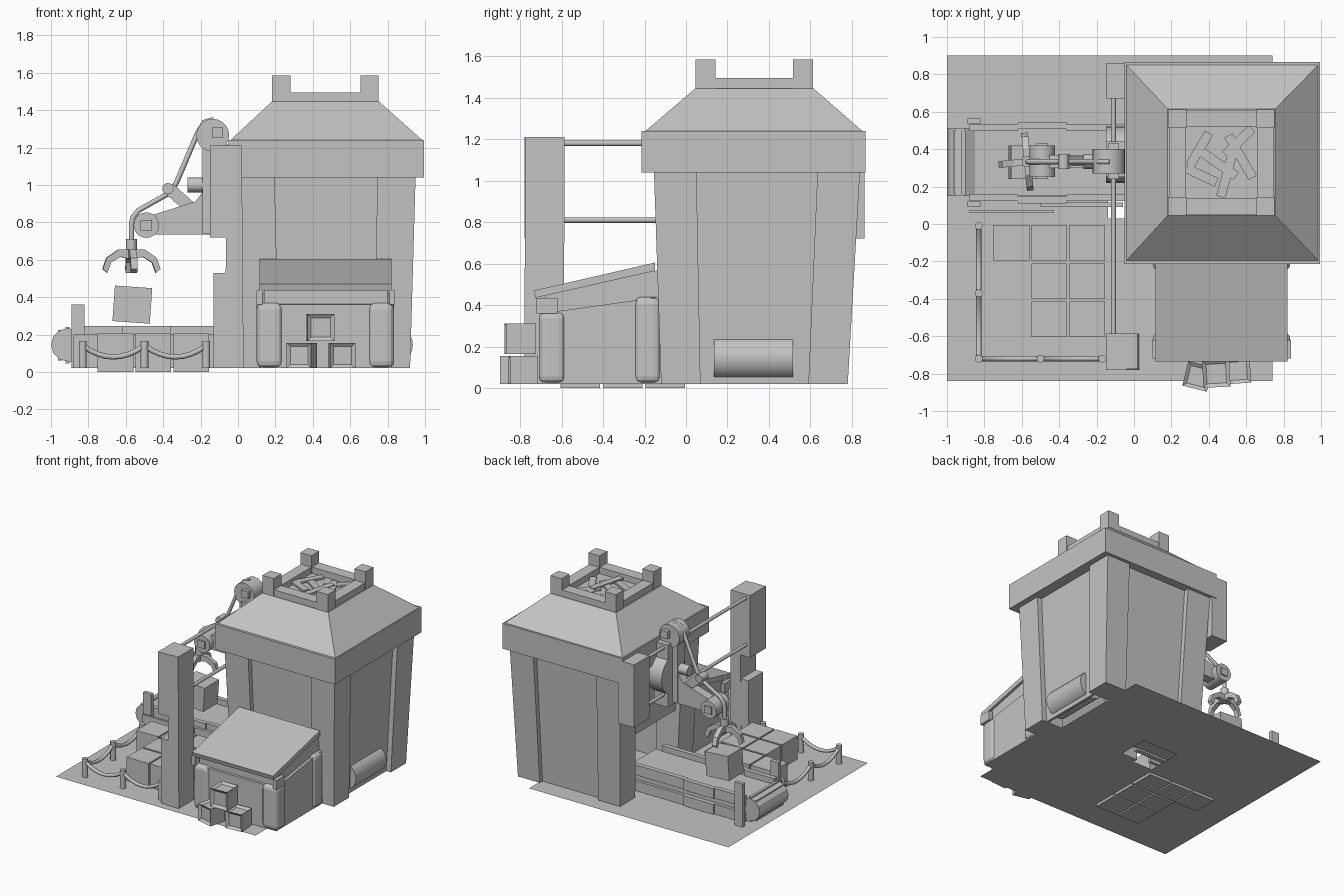
import bpy, bmesh, math, random
from mathutils import Vector, Matrix

if "Cube" in bpy.data.objects:
    bpy.data.objects.remove(bpy.data.objects["Cube"])

random.seed(4)
grey = bpy.data.materials.new("plain_grey")
grey.diffuse_color = (0.55, 0.55, 0.55, 1)
grey.use_nodes = True
grey.node_tree.nodes["Principled BSDF"].inputs["Base Color"].default_value = grey.diffuse_color


def finish(name, bm, smooth=False):
    bmesh.ops.recalc_face_normals(bm, faces=bm.faces)
    me = bpy.data.meshes.new(name)
    bm.to_mesh(me)
    bm.free()
    me.materials.append(grey)
    ob = bpy.data.objects.new(name, me)
    bpy.context.collection.objects.link(ob)
    if smooth:
        bpy.ops.object.select_all(action='DESELECT')
        ob.select_set(True)
        bpy.context.view_layer.objects.active = ob
        bpy.ops.object.shade_smooth_by_angle(angle=math.radians(40))
    return ob


def frustum(name, lo, hi, z0, z1):
    """Tapered block; lo and hi are (x0, x1, y0, y1) at each height."""
    bm = bmesh.new()
    rings = []
    for (x0, x1, y0, y1), z in ((lo, z0), (hi, z1)):
        rings.append([bm.verts.new(p) for p in ((x0, y0, z), (x1, y0, z), (x1, y1, z), (x0, y1, z))])
    a, b = rings
    bm.faces.new(a[::-1])
    bm.faces.new(b)
    for i in range(4):
        j = (i + 1) % 4
        bm.faces.new((a[i], a[j], b[j], b[i]))
    return finish(name, bm)


def box(name, x0, x1, y0, y1, z0, z1, turn=0, axis='Z'):
    r = (x0, x1, y0, y1)
    ob = frustum(name, r, r, z0, z1)
    if turn:
        c = Vector(((x0 + x1) / 2, (y0 + y1) / 2, (z0 + z1) / 2))
        ob.data.transform(Matrix.Translation(c) @ Matrix.Rotation(math.radians(turn), 4, axis) @ Matrix.Translation(-c))
    return ob


def prism(name, pts, a, b, axis='Y'):
    """Extrude a profile: (x, z) along Y or (y, z) along X."""
    bm = bmesh.new()
    put = (lambda p, t: (p[0], t, p[1])) if axis == 'Y' else (lambda p, t: (t, p[0], p[1]))
    f = [bm.verts.new(put(p, a)) for p in pts]
    g = [bm.verts.new(put(p, b)) for p in pts]
    bm.faces.new(f)
    bm.faces.new(g[::-1])
    for i in range(len(pts)):
        j = (i + 1) % len(pts)
        bm.faces.new((f[i], f[j], g[j], g[i]))
    return finish(name, bm)


def rod(name, p, q, r, sides=16):
    p, q = Vector(p), Vector(q)
    bm = bmesh.new()
    m = Matrix.Translation((p + q) / 2) @ (q - p).to_track_quat('Z', 'Y').to_matrix().to_4x4()
    bmesh.ops.create_cone(bm, cap_ends=True, segments=sides, radius1=r, radius2=r, depth=(q - p).length, matrix=m)
    return finish(name, bm, True)


def tube(name, pts, r):
    cu = bpy.data.curves.new(name, 'CURVE')
    cu.dimensions = '3D'
    cu.bevel_depth = r
    cu.bevel_resolution = 2
    cu.use_fill_caps = True
    sp = cu.splines.new('POLY')
    sp.points.add(len(pts) - 1)
    for s, p in zip(sp.points, pts):
        s.co = (*p, 1)
    cu.materials.append(grey)
    ob = bpy.data.objects.new(name, cu)
    bpy.context.collection.objects.link(ob)


# ground sheet with an opening under the tower
bm = bmesh.new()
xs, ys = (-1, -0.14, 0.17, 0.74), (-0.84, 0.03, 0.31, 0.9)
grid = [[bm.verts.new((x, y, 0.02)) for y in ys] for x in xs]
for i in range(3):
    for j in range(3):
        if (i, j) != (1, 1):
            bm.faces.new((grid[i][j], grid[i + 1][j], grid[i + 1][j + 1], grid[i][j + 1]))
finish("ground_sheet", bm)

# tower: four leaning corner posts and set-back walls
lo, hi = (0.03, 0.92, -0.12, 0.78), (-0.01, 0.95, -0.155, 0.84)
for sx in (0, 1):
    for sy in (0, 1):
        def corner(r, w):
            x = (r[0], r[0] + w) if sx == 0 else (r[1] - w, r[1])
            y = (r[2], r[2] + w) if sy == 0 else (r[3] - w, r[3])
            return (*x, *y)
        frustum("tower_post", corner(lo, 0.19), corner(hi, 0.205), 0.02, 1.06)
L, H = (0.065, 0.88, -0.085, 0.745), (0.03, 0.91, -0.115, 0.80)
t = 0.02
frustum("front_wall", (L[0], L[1], L[2], L[2] + t), (H[0], H[1], H[2], H[2] + t), 0.02, 1.06)
frustum("back_wall", (L[0], L[1], L[3] - t, L[3]), (H[0], H[1], H[3] - t, H[3]), 0.02, 1.06)
frustum("right_wall", (L[1] - t, L[1], L[2], L[3]), (H[1] - t, H[1], H[2], H[3]), 0.02, 1.06)
frustum("left_wall", (0.05, 0.07, -0.1, 0.77), (0.03, 0.05, -0.115, 0.8), 0.5, 1.06)
box("tower_cap", -0.05, 0.995, -0.215, 0.865, 1.04, 1.24)

# sloping roof and crown
frustum("roof", (-0.04, 0.985, -0.195, 0.85), (0.18, 0.755, 0.045, 0.615), 1.24, 1.445)
for y in (0.05, 0.52):
    box("crown_rail", 0.19, 0.745, y, y + 0.09, 1.44, 1.495)
    for x in (0.183, 0.655):
        box("crown_post", x, x + 0.097, y - 0.005, y + 0.092, 1.44, 1.585)
for x in (0.19, 0.657):
    box("crown_rail", x, x + 0.088, 0.05, 0.61, 1.44, 1.495)
for x, y, l, a in ((0.35, 0.4, 0.2, 60), (0.44, 0.33, 0.26, -35), (0.5, 0.28, 0.28, 75),
                   (0.57, 0.36, 0.26, -60), (0.56, 0.44, 0.2, 45), (0.36, 0.26, 0.18, -25)):
    z = 1.45 + random.random() * 0.02
    box("roof_plank", x - l / 2, x + l / 2, y - 0.025, y + 0.025, z, z + 0.015, a)

# roller on the right wall
rod("side_roller", (0.83, 0.135, 0.145), (0.83, 0.515, 0.145), 0.105, 24)

# lean-to shed with sloping lid and rounded corners
prism("shed_body", [(-0.68, 0.02), (-0.1, 0.02), (-0.1, 0.575), (-0.68, 0.455)], 0.14, 0.8, 'X')
prism("shed_walls", [(-0.695, 0.02), (-0.12, 0.02), (-0.12, 0.44), (-0.695, 0.36)], 0.12, 0.82, 'X')
prism("shed_lid", [(-0.725, 0.435), (-0.15, 0.565), (-0.15, 0.605), (-0.735, 0.47)], 0.115, 0.82, 'X')
for x in (0.17, 0.765):
    for y, z in ((-0.645, 0.37), (-0.185, 0.44)):
        ob = box("shed_corner", x - 0.07, x + 0.07, y - 0.065, y + 0.065, 0.02, z)
        bev = ob.modifiers.new("round", 'BEVEL')
        bev.width, bev.segments = 0.035, 3
for x in (0.1, 0.81):
    box("lid_hinge", x, x + 0.03, -0.72, -0.62, 0.36, 0.435)


# small open crates beside the shed
def crate(x, y, z, s, turn):
    bm = bmesh.new()
    bmesh.ops.create_cube(bm, size=s)
    bm.faces.ensure_lookup_table()
    bmesh.ops.inset_individual(bm, faces=[f for f in bm.faces if f.normal.z > 0.5 or f.normal.y < -0.5],
                               thickness=s * 0.2, depth=-0.015)
    bm.transform(Matrix.Translation((x, y, z + s / 2)) @ Matrix.Rotation(math.radians(turn), 4, 'Z'))
    finish("small_crate", bm)


crate(0.34, -0.815, 0.02, 0.135, -14)
crate(0.555, -0.785, 0.02, 0.135, 4)
crate(0.44, -0.8, 0.165, 0.145, 3)

# front pillar, rear bracket and cross rods
frustum("pillar", (-0.07, 0.03, -0.78, -0.59), (-0.06, 0.02, -0.775, -0.585), 0.02, 1.21)
box("pillar_foot", -0.13, -0.05, -0.775, -0.59, 0.02, 0.53)
box("pillar_head", -0.15, -0.04, -0.78, -0.585, 0.72, 1.21)
box("rear_bracket", -0.15, -0.01, 0.67, 0.86, 0.72, 1.215)
for z in (0.81, 1.18):
    rod("cross_rod", (-0.11, -0.6, z), (-0.11, 0.7, z), 0.013)

# stacked floor blocks
for i, j in ((0, 0), (1, 0), (2, 0), (1, 1), (2, 1), (1, 2), (2, 2)):
    x, y = -0.75 + 0.202 * i, -0.195 - 0.205 * j
    box("floor_block", x, x + 0.19, y, y + 0.19, 0.0, 0.205)

# rope barrier
posts = [(-0.83, -0.01), (-0.83, -0.37), (-0.83, -0.72), (-0.5, -0.72), (-0.17, -0.72)]
for x, y in posts:
    rod("barrier_post", (x, y, 0.02), (x, y, 0.165), 0.021, 12)
for (xa, ya), (xb, yb) in zip(posts, posts[1:]):
    tube("barrier_rope", [(xa + (xb - xa) * k / 8, ya + (yb - ya) * k / 8, 0.08 + 0.06 * (k / 4 - 1) ** 2)
                          for k in range(9)], 0.014)

# conveyor: belt loop, stepped side rails, end posts
belt = [(-0.905 + 0.095 * math.cos(math.radians(a)), 0.145 + 0.09 * math.sin(math.radians(a)))
        for a in range(90, 271, 30)]
prism("belt", belt + [(0.16, 0.055), (0.16, 0.2), (-0.85, 0.2)], 0.15, 0.51)
for k in range(6):
    a = math.radians(95 + 34 * k)
    box("belt_slat", -0.915 + 0.075 * math.cos(a), -0.895 + 0.075 * math.cos(a), 0.16, 0.5,
        0.12 + 0.075 * math.sin(a), 0.165 + 0.075 * math.sin(a))
for y, s in ((0.14, -1), (0.515, 1)):
    for x0, x1, o in ((-0.88, -0.62, 0), (-0.62, -0.36, 0.012), (-0.36, 0.1, 0)):
        for z in (0.04, 0.165):
            c = y + s * o
            box("side_rail", x0, x1, c - 0.018, c + 0.018, z, z + 0.08)
    box("end_post", -0.89, -0.82, y + s * 0.035 - 0.015, y + s * 0.035 + 0.015, 0.02, 0.36)
box("outer_guard", -0.88, -0.43, 0.06, 0.075, 0.02, 0.2)
box("inner_guard", -0.5, -0.06, 0.09, 0.115, 0.02, 0.2)

# lifted crate
box("lifted_crate", -0.665, -0.465, 0.24, 0.42, 0.265, 0.455, 4, 'Y')

# crane: drum, mast, bracket and pulleys
rod("mast_drum", (-0.15, 0.37, 0.96), (-0.03, 0.37, 0.96), 0.15, 24)
box("mast", -0.15, -0.03, 0.25, 0.44, 0.72, 1.21)
box("mast_rail", -0.19, -0.15, 0.29, 0.38, 0.74, 1.25)
rod("drum_hub", (-0.27, 0.335, 1.0), (-0.15, 0.335, 1.0), 0.04, 12)
prism("jib", [(-0.15, 0.735), (-0.49, 0.735), (-0.52, 0.82), (-0.23, 0.91), (-0.19, 0.96), (-0.15, 0.96)], 0.3, 0.37)
for x, z, r, y0, y1 in ((-0.135, 1.265, 0.088, 0.27, 0.4), (-0.49, 0.785, 0.068, 0.25, 0.42),
                        (-0.375, 0.98, 0.03, 0.295, 0.375)):
    rod("pulley", (x, y0, z), (x, y1, z), r, 20)
for x, z in ((-0.11, 1.28), (-0.49, 0.785)):
    box("pulley_axle", x - 0.03, x + 0.03, 0.24, 0.43, z - 0.028, z + 0.028)
box("jib_arm", -0.39, -0.24, 0.31, 0.36, 0.9, 0.965, 42, 'Y')
tube("hoist_rope", [(x, 0.333, z) for x, z in ((-0.13, 1.35), (-0.18, 1.335), (-0.215, 1.28), (-0.33, 1.01),
     (-0.37, 0.955), (-0.53, 0.865), (-0.56, 0.83), (-0.57, 0.79), (-0.57, 0.7))], 0.014)

# claw with four hooked fingers
rod("claw_hub", (-0.57, 0.333, 0.655), (-0.57, 0.333, 0.71), 0.03, 12)
hook = [(0.0, 0.655), (0.07, 0.655), (0.135, 0.61), (0.155, 0.55), (0.13, 0.53), (0.11, 0.585), (0.06, 0.615), (0.0, 0.6)]
for k in range(4):
    ob = prism("claw_finger", hook, -0.018, 0.018)
    ob.data.transform(Matrix.Translation((-0.57, 0.333, 0)) @ Matrix.Rotation(math.pi / 2 * k + 0.1, 4, 'Z'))
